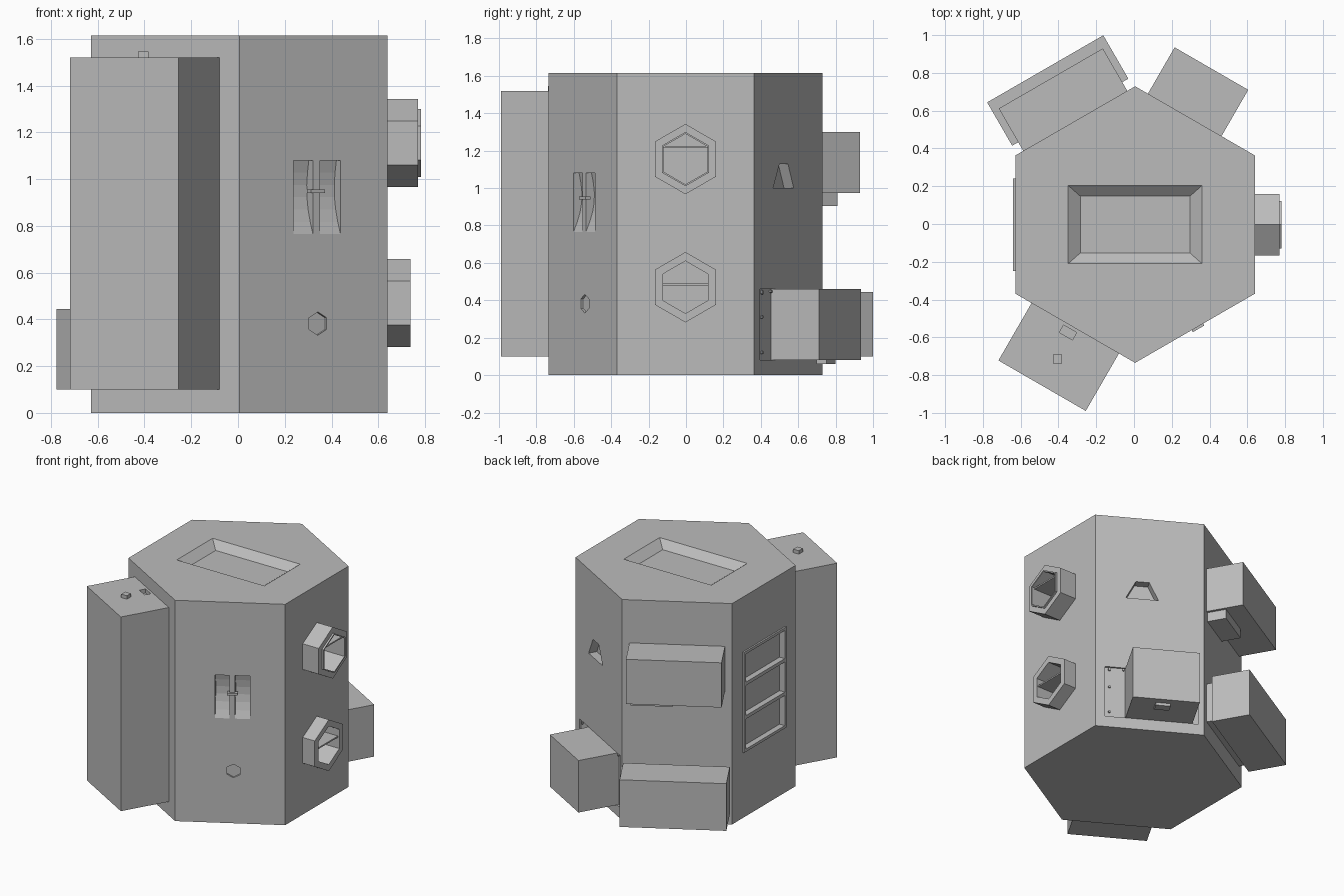
import bpy, bmesh, math
from mathutils import Matrix, Vector

if "Cube" in bpy.data.objects:
    bpy.data.objects.remove(bpy.data.objects["Cube"])

CX, CY, AP, R, H = 0.006, -0.003, 0.634, 0.732, 1.615
grey = bpy.data.materials.new("plain grey")
grey.diffuse_color = (0.5, 0.5, 0.5, 1)
grey.use_nodes = True
grey.node_tree.nodes["Principled BSDF"].inputs["Base Color"].default_value = grey.diffuse_color


def frame(deg):
    """Wall frame: x along wall, y up, z outward from the hexagon axis."""
    a = math.radians(deg)
    n = Vector((math.cos(a), math.sin(a), 0))
    up = Vector((0, 0, 1))
    m = Matrix((up.cross(n), up, n)).transposed().to_4x4()
    m.translation = (CX, CY, 0)
    return m


def prism(name, pts, d0, d1, m, inner=None):
    """Extrude a profile from d0 to d1; 'inner' is an optional profile at d0."""
    bm = bmesh.new()
    lo = [bm.verts.new(m @ Vector((x, y, d0))) for x, y in (inner or pts)]
    hi = [bm.verts.new(m @ Vector((x, y, d1))) for x, y in pts]
    bm.faces.new(lo)
    bm.faces.new(hi)
    for i in range(len(pts)):
        j = (i + 1) % len(pts)
        bm.faces.new((lo[i], lo[j], hi[j], hi[i]))
    bmesh.ops.recalc_face_normals(bm, faces=bm.faces)
    me = bpy.data.meshes.new(name)
    bm.to_mesh(me)
    bm.free()
    me.materials.append(grey)
    ob = bpy.data.objects.new(name, me)
    bpy.context.collection.objects.link(ob)
    return ob


def rect(x0, x1, y0, y1):
    return [(x0, y0), (x1, y0), (x1, y1), (x0, y1)]


def hexa(x, y, r):
    return [(x + r * math.cos(math.radians(30 + 60 * i)),
             y + r * math.sin(math.radians(30 + 60 * i))) for i in range(6)]


def cut(ob, cutters):
    for c in cutters:
        mod = ob.modifiers.new("cut", 'BOOLEAN')
        mod.operation = 'DIFFERENCE'
        mod.solver = 'EXACT'
        mod.object = c
    bpy.context.view_layer.update()
    me = bpy.data.meshes.new_from_object(
        ob.evaluated_get(bpy.context.evaluated_depsgraph_get()))
    ob.modifiers.clear()
    ob.data = me
    for c in cutters:
        bpy.data.objects.remove(c)


FL, FR, RT, BR, BL, LF = (frame(a) for a in (240, 300, 0, 60, 120, 180))
TOP = Matrix.Translation((CX, CY, 0))

# hexagonal body and its recesses
body = prism("hexagonal_body", hexa(0, 0, R), 0, H, TOP)
cuts = [prism("top_cut", rect(-.38, .38, -.23, .23), H - .05, H + .02, TOP,
              rect(-.29, .29, -.15, .15))]
# two curved scoops in the front right wall
arc = [(AP + .02, 1.08), (AP - .035, 1.08)]
arc += [(AP - .035 - .025 * math.sin(math.pi * k / 6) + .035 * (k / 6) ** 2,
         1.08 - .315 * k / 6) for k in range(1, 7)]
arc.append((AP + .02, .765))
side = Matrix((FR.col[2][:3], FR.col[1][:3], FR.col[0][:3])).transposed().to_4x4()
side.translation = FR.translation
for t0, t1 in ((-.1, -.003), (.033, .133)):
    cuts.append(prism("scoop_cut", arc, t0, t1, side))
cuts.append(prism("hex_cut", hexa(.022, .382, .05), AP - .015, AP + .02, FR))
# trapezoid notch and shallow panel on the back right wall
cuts.append(prism("notch_cut", [(-.16, 1.0), (.06, 1.0), (-.002, 1.13), (-.092, 1.13)],
                  AP - .06, AP + .02, BR))
cuts.append(prism("panel_cut", rect(-.302, .33, .08, .46), AP - .012, AP + .02, BR))
for z in (1.155, .47):
    cuts.append(prism("port_cut", hexa(0, z, .14), AP - .05, AP + .02, RT))
WINDOWS = [(.745, .965), (.99, 1.195), (.5, .72)]
for z0, z1 in WINDOWS:
    cuts.append(prism("window_cut", rect(-.225, .225, z0, z1), AP - .03, AP + .02, LF))
cut(body, cuts)

# raised frame with three windows on the left wall
fr = prism("window_frame", rect(-.245, .245, .48, 1.215), AP - .005, AP + .012, LF)
cut(fr, [prism("c", rect(-.225, .225, a, b), AP - .02, AP + .03, LF) for a, b in WINDOWS])

# hexagonal ports on the right wall
for name, z, d, zs in (("upper_port", 1.155, .763, 1.22), ("lower_port", .47, .731, .485)):
    tube = prism(name, hexa(0, z, .188), AP - .005, d, RT)
    cut(tube, [prism("c", hexa(0, z, .14), AP - .03, d + .05, RT)])
    prism(name + "_shelf", rect(-.12, .12, zs - .005, zs + .005), AP - .05, d - .01, RT)
lip = prism("upper_port_lip", hexa(0, 1.155, .145), .755, .776, RT)
cut(lip, [prism("c", hexa(0, 1.155, .135), .7, .8, RT)])

# small grip between the scoops
prism("scoop_grip", rect(-.02, .05, .94, .955), AP - .02, AP + .012, FR)

# tall cabinet on the front left wall, with slot and stud on top
cab = prism("tall_cabinet", rect(-.267, .267, .1, 1.52), AP - .005, .985, FL)
cut(cab, [prism("c", rect(-.062, .018, 1.49, 1.55), .65, .695, FL)])
prism("cabinet_stud", rect(-.434, -.388, -.735, -.689), 1.51, 1.545, TOP)

# boxes on the back left wall
prism("upper_back_box", rect(-.318, .318, .973, 1.3), AP - .005, .893, BL)
prism("upper_box_bracket", rect(-.3, -.02, .905, .98), AP - .005, .766, BL)
prism("lower_box_base", rect(-.314, .314, .13, .42), AP - .005, .69, BL)
prism("lower_back_box", rect(-.355, .355, .1, .445), .687, .952, BL)

# drawer box on the back right wall with rivets and foot
prism("drawer_box", rect(-.162, .288, .08, .46), AP - .02, .917, BR)
for z in (.12, .31, .44):
    prism("side_rivet", hexa(-.27, z, .008), AP - .015, AP, BR)
for i in range(7):
    prism("top_rivet", hexa(-.27 + .095 * i, .448, .008), AP - .015, AP, BR)
prism("drawer_foot", rect(.0, .1, .06, .085), .81, .87, BR)
